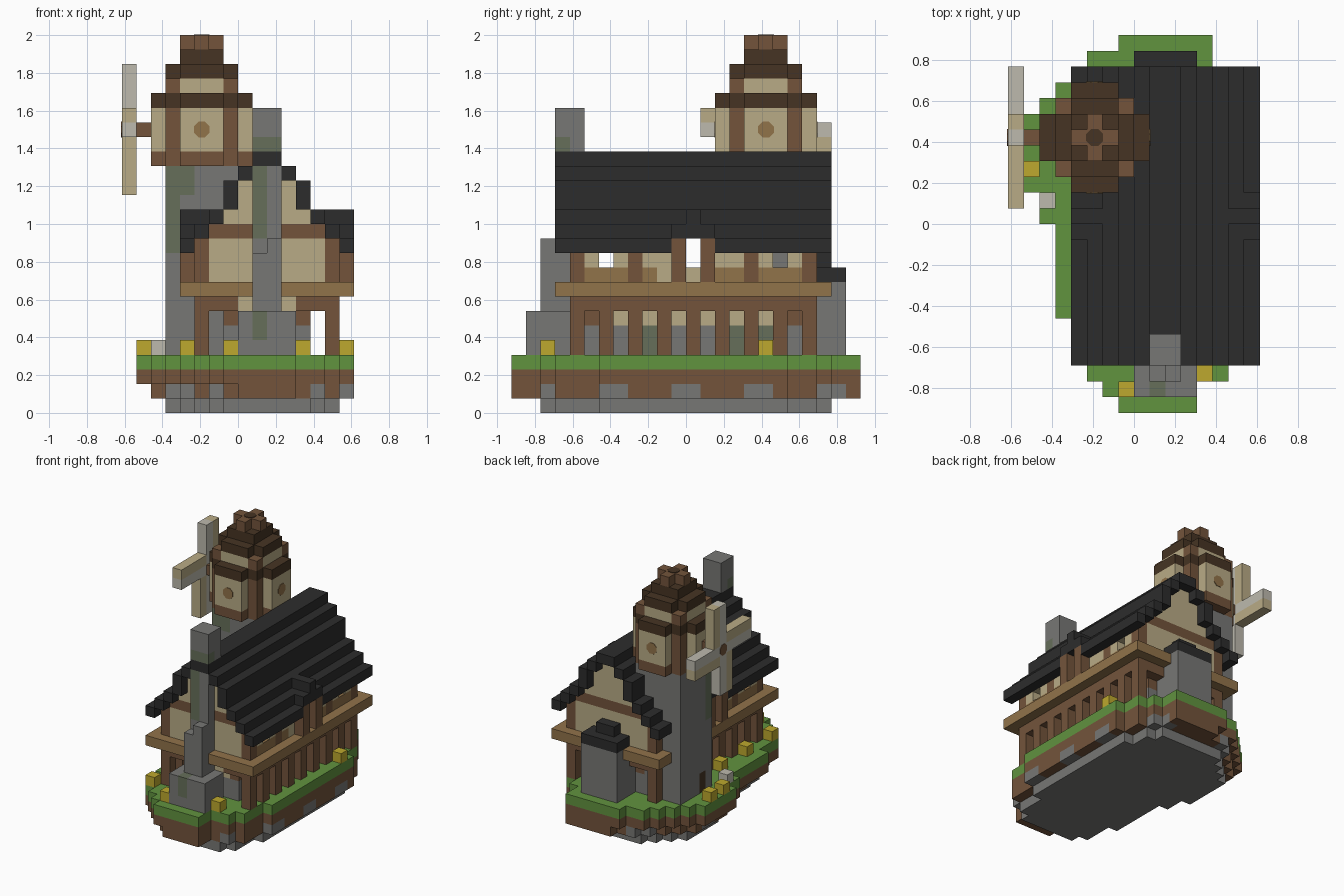
import bpy, bmesh, math
from mathutils import Vector, Matrix

cube = bpy.data.objects.get("Cube")
if cube:
    bpy.data.objects.remove(cube)

UNIT = 1 / 13                      # edge of one block
ORIGIN = Vector((-8, -12, 0))      # block grid corner


def linear(c):
    return c / 12.92 if c <= 0.04045 else ((c + 0.055) / 1.055) ** 2.4


PALETTE = {
    "stone": "777775", "moss": "666f5a", "timber": "73543b",
    "dark_timber": "463423", "plank": "91734a", "plaster": "b9ab86",
    "slate": "2c2c2c", "grass": "61933f", "flower": "bda92e", "linen": "bdbaae",
}
NAMES = list(PALETTE)
MATERIALS = []
for name, code in PALETTE.items():
    rgb = [linear(c / 255) for c in bytes.fromhex(code)]
    mat = bpy.data.materials.new(name)
    mat.use_nodes = True
    mat.diffuse_color = (*rgb, 1)
    mat.node_tree.nodes["Principled BSDF"].inputs["Base Color"].default_value = (*rgb, 1)
    MATERIALS.append(mat)


class Part:
    """A set of coloured blocks that becomes one mesh of its outer faces."""

    def __init__(self, name):
        self.name, self.cells = name, {}

    def box(self, colour, xs, ys, zs):
        # each range is a single index or an inclusive (first, last) pair
        rx, ry, rz = [range(r, r + 1) if isinstance(r, int) else range(r[0], r[1] + 1)
                      for r in (xs, ys, zs)]
        for cell in ((x, y, z) for x in rx for y in ry for z in rz):
            if colour:
                self.cells[cell] = colour
            else:
                self.cells.pop(cell, None)

    def both(self, colour, xs, ys, zs):
        # same box on the two long sides of the house
        self.box(colour, xs, ys, zs)
        a, b = (xs, xs) if isinstance(xs, int) else xs
        self.box(colour, (19 - b, 19 - a), ys, zs)

    def build(self):
        bm = bmesh.new()
        verts = {}
        for cell, colour in self.cells.items():
            for axis in range(3):
                for side in (0, 1):
                    near = list(cell)
                    near[axis] += 2 * side - 1
                    if tuple(near) in self.cells:
                        continue
                    loop = []
                    for u, v in ((0, 0), (1, 0), (1, 1), (0, 1)):
                        p = list(cell)
                        p[axis] += side
                        p[(axis + 1) % 3] += u
                        p[(axis + 2) % 3] += v
                        p = tuple(p)
                        if p not in verts:
                            verts[p] = bm.verts.new((Vector(p) + ORIGIN) * UNIT)
                        loop.append(verts[p])
                    face = bm.faces.new(loop if side else loop[::-1])
                    face.material_index = NAMES.index(colour)
        finish(self.name, bm)


def finish(name, bm):
    mesh = bpy.data.meshes.new(name)
    bm.to_mesh(mesh)
    bm.free()
    for mat in MATERIALS:
        mesh.materials.append(mat)
    bpy.context.collection.objects.link(bpy.data.objects.new(name, mesh))


# Island: rounded rows of grass over soil over rock
left = [7, 6, 5, 4, 4, 4] + [3] * 6 + [2, 2] + [1] * 5 + [2, 3, 4, 5, 7]
right = [11, 11, 13, 14, 14, 14] + [15] * 13 + [14, 14, 13, 12, 12]
island = Part("island")
for y, (a, b) in enumerate(zip(left, right)):
    island.box("grass", (a, b), y, 3)
    island.box("timber", (a, b), y, 2)
    island.box("timber", (a + 1, b), y, 1)
    if y % 5 in (1, 2) and y > 1:
        island.box("stone", b, y, 1)
        island.box("stone", a + 1, y, 1)
    if 2 <= y <= 21:
        island.box("stone", (a + 2, b - 1), y, 0)
island.build()

# Flowers and a pale stone
garden = Part("flowers")
for x, y in ((1, 15), (1, 17), (4, 3), (4, 7), (4, 11), (7, 1), (12, 2), (15, 17)):
    garden.box("flower", x, y, 4)
garden.box("linen", 2, 13, 4)
garden.build()

# Ground floor: stone core with a row of posts on each long side
ground = Part("ground_floor")
ground.box("stone", (7, 12), (5, 19), (4, 5))
ground.box("plaster", (7, 12), (5, 19), 6)
for y in (9, 14, 17):
    ground.both("moss", 12, (y, y + 1), (4, 5))
for end in (5, 19):
    ground.both("timber", 12, end, 6)
ground.box("timber", (5, 14), (4, 20), 7)
for end in (4, 20):
    ground.box("plaster", (8, 11), end, 7)
for y in range(4, 21, 2):
    ground.both("timber", 14, y, (4, 7))
ground.build()

# Plank belt and floor between the storeys
belt = Part("floor_belt")
belt.box("plank", (4, 15), (3, 21), 8)
belt.box("timber", (5, 14), (4, 20), 8)
belt.build()

# Upper floor: hollow, with gables and window openings
upper = Part("upper_floor")
upper.box("plaster", (5, 14), (4, 20), (9, 11))
upper.box("timber", (6, 13), (4, 20), 12)
upper.box("plaster", (7, 12), (4, 20), 13)
upper.box("plaster", (8, 11), (4, 20), (14, 15))
upper.box("plaster", (9, 10), (4, 20), 16)
upper.box(None, (6, 13), (5, 19), (9, 16))
for first, last in ((5, 9), (14, 19)):
    upper.both("plank", 14, (first, last), 9)
for y in (4, 8, 11, 13, 16, 20):
    upper.both("timber", 14, y, (9, 11))
for y in (6, 18):
    upper.both(None, 14, y, 10)
upper.both(None, 14, 12, (10, 11))
upper.build()

# Stepped roof with one small dormer per side
roof = Part("roof")
for x, (low, high) in zip(range(15, 9, -1),
                          ((11, 11), (12, 12), (13, 13), (14, 15), (16, 16), (17, 17))):
    roof.both("slate", x, (3, 21), (low, high))
roof.both(None, 15, (11, 13), 11)
roof.both("slate", (14, 15), (11, 13), 12)
roof.both("slate", (13, 15), 12, 13)
for y in (11, 13):
    roof.both("timber", 15, y, (9, 11))
roof.build()

# Chimney with hearth and stepped shoulder
chimney = Part("chimney")
chimney.box("stone", (9, 10), (3, 4), (4, 20))
chimney.box("stone", (8, 11), (1, 3), (4, 6))
chimney.box("stone", (9, 10), 2, (7, 10))
chimney.box("stone", 10, 2, 11)
chimney.box("moss", 9, 3, (12, 18))
chimney.box("moss", 10, 3, (17, 18))
chimney.box("moss", 9, 1, (5, 6))
chimney.build()

# Back porch
porch = Part("back_porch")
porch.box("stone", (8, 11), (20, 22), (4, 8))
porch.box("slate", (8, 11), (20, 22), 9)
porch.box("slate", (9, 10), 21, 10)
porch.build()

# Stone tower shaft
CX, CY = 5, 17
tower = Part("tower")
tower.box("stone", (CX - 2, CX + 2), (CY - 2, CY + 2), (4, 16))
tower.box("moss", (CX - 2, CX - 1), CY - 2, (15, 16))
tower.box("moss", CX - 2, CY - 2, (11, 14))
tower.box("dark_timber", CX - 2, CY - 1, (4, 5))
tower.build()

# Round tower head: level, reach, corner limit, colour
head = Part("tower_head")
LEVELS = [(17, 3, 4, "timber"), (18, 3, 4, "plaster"), (19, 3, 4, "plaster"),
          (20, 3, 4, "plaster"), (21, 3, 4, "dark_timber"), (22, 2, 4, "plaster"),
          (23, 2, 3, "dark_timber"), (24, 1, 2, "dark_timber"), (25, 1, 1, "timber")]
for z, reach, limit, colour in LEVELS:
    for dx in range(-reach, reach + 1):
        for dy in range(-reach, reach + 1):
            if abs(dx) + abs(dy) <= limit:
                post = colour == "plaster" and abs(dx) == abs(dy) == 2
                head.box("timber" if post else colour, CX + dx, CY + dy, z)
head.build()


# Octagonal plates: round windows and cap centre
def plate(name, colour, normal, cell, distance):
    bm = bmesh.new()
    turn = Vector(normal).to_track_quat("Z", "Y").to_matrix().to_4x4()
    at = (Vector(cell) + Vector((.5, .5, .5)) + ORIGIN + Vector(normal) * distance) * UNIT
    bmesh.ops.create_cone(bm, cap_ends=True, segments=8, radius1=.045, radius2=.045, depth=.008,
                          matrix=Matrix.Translation(at) @ turn
                          @ Matrix.Rotation(math.pi / 8, 4, "Z"))
    for face in bm.faces:
        face.material_index = NAMES.index(colour)
    finish(name, bm)


for side, normal in {"front": (0, -1, 0), "back": (0, 1, 0), "left": (1, 0, 0)}.items():
    plate(side + "_round_window", "plank", normal, (CX, CY, 19), 3.5)
plate("cap_centre", "dark_timber", (0, 0, 1), (CX, CY, 25), .5)
plate("sail_hub", "timber", (-1, 0, 0), (0, CY, 19), .5)

# Sails: four arms, each a spar with cloth on one edge, turned about the axle
sails = Part("sails")
sails.box("timber", 1, CY, 19)
sails.box("linen", 0, CY, 19)
for dy, dz in ((-1, 0), (0, 1), (1, 0), (0, -1)):
    for n in range(1, 5):
        sails.box("linen", 0, CY + dy * n, 19 + dz * n)
        sails.box("plaster", 0, CY + dy * n + dz, 19 + dz * n - dy)
sails.build()
